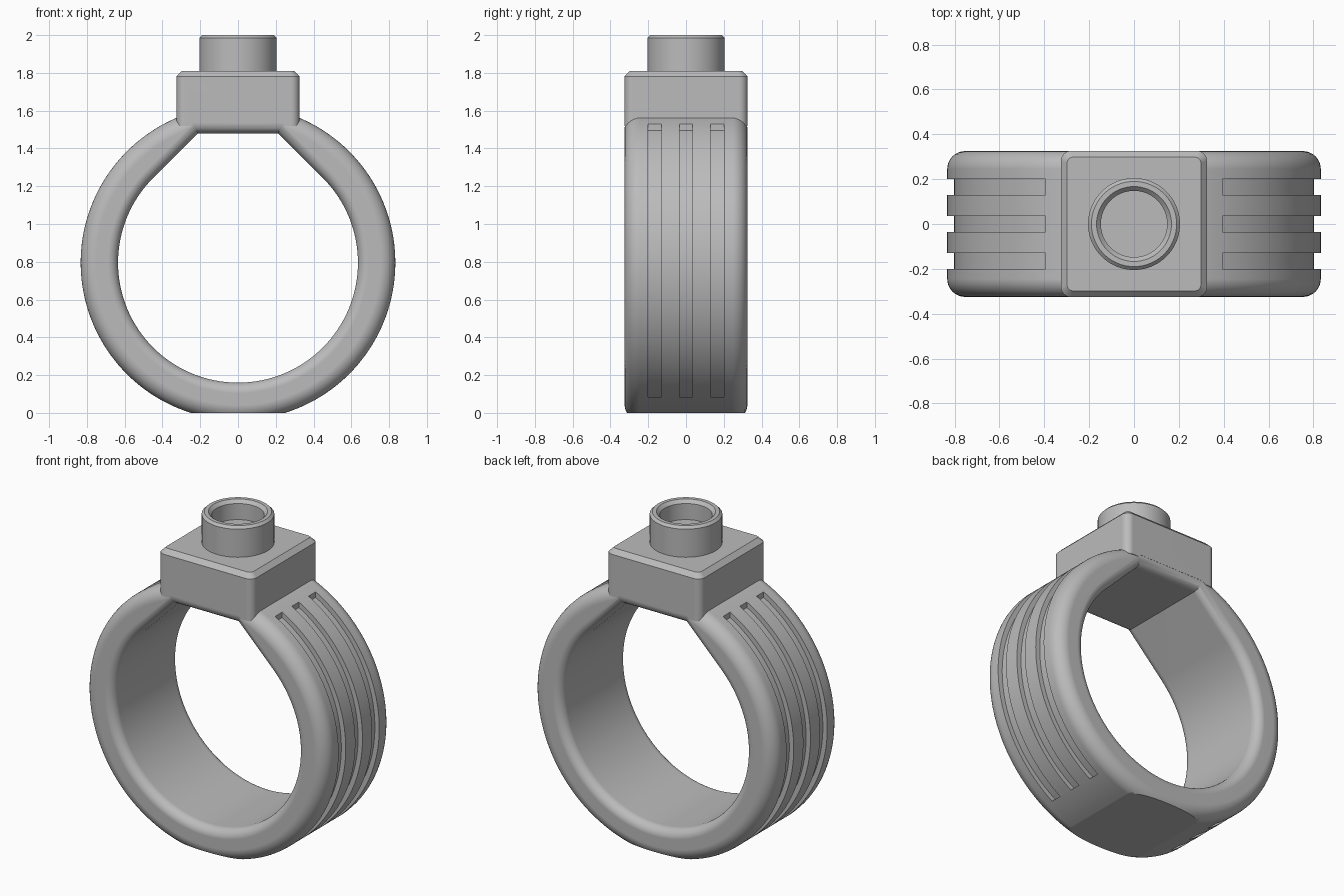
import bpy, bmesh, math
from math import sin, cos, pi

if "Cube" in bpy.data.objects:
    bpy.data.objects.remove(bpy.data.objects["Cube"], do_unlink=True)

CZ = 0.795          # height of the band's centre
OUTER, INNER = 0.833, 0.635
HALF = 0.325        # half width of the band
HOLE_TOP = 0.685    # flat top of the hole above the centre

grey = bpy.data.materials.new("plain_grey")
grey.use_nodes = True
grey.diffuse_color = (0.5, 0.5, 0.5, 1)
grey.node_tree.nodes["Principled BSDF"].inputs["Base Color"].default_value = (0.5, 0.5, 0.5, 1)


def loft(name, sections, cap=True):
    """Skin a list of equal-length closed outlines into a solid."""
    bm = bmesh.new()
    rings = [[bm.verts.new(p) for p in s] for s in sections]
    n = len(rings[0])
    pairs = list(zip(rings, rings[1:]))
    if not cap:
        pairs.append((rings[-1], rings[0]))
    for a, b in pairs:
        for i in range(n):
            j = (i + 1) % n
            bm.faces.new((a[i], a[j], b[j], b[i]))
    if cap:
        bm.faces.new(rings[0])
        bm.faces.new(rings[-1])
    bmesh.ops.recalc_face_normals(bm, faces=bm.faces)
    mesh = bpy.data.meshes.new(name)
    bm.to_mesh(mesh)
    bm.free()
    mesh.materials.append(grey)
    obj = bpy.data.objects.new(name, mesh)
    bpy.context.collection.objects.link(obj)
    return obj


def circle(r, n):
    return [(r * cos(2 * pi * i / n), r * sin(2 * pi * i / n)) for i in range(n)]


def teardrop(grow):
    """Round hole with 45 degree shoulders and a flat top."""
    r, top = INNER + grow, HOLE_TOP + grow
    arc = [pi * 0.75 + 1.5 * pi * i / 96 for i in range(97)]
    x = r * math.sqrt(2) - top
    return [(r * cos(a), r * sin(a)) for a in arc] + [(x, top), (-x, top)]


def upright(outline, y):
    return [(x, y, z + CZ) for x, z in outline]


def rounded_square(half, radius, z):
    pts = []
    for k, (sx, sy) in enumerate(((1, 1), (-1, 1), (-1, -1), (1, -1))):
        for i in range(7):
            a = pi / 2 * (k + i / 6)
            pts.append((sx * (half - radius) + radius * cos(a),
                        sy * (half - radius) + radius * sin(a), z))
    return pts


def cut(obj, cutter):
    mod = obj.modifiers.new("cut", 'BOOLEAN')
    mod.operation, mod.solver, mod.object = 'DIFFERENCE', 'EXACT', cutter
    bpy.context.view_layer.objects.active = obj
    bpy.ops.object.modifier_apply(modifier=mod.name)


def finish(obj, angle=28):
    bpy.ops.object.select_all(action='DESELECT')
    obj.select_set(True)
    bpy.context.view_layer.objects.active = obj
    bpy.ops.object.shade_smooth_by_angle(angle=math.radians(angle))
    obj.modifiers.new("even_normals", 'WEIGHTED_NORMAL').keep_sharp = True


# Band: a disc with rounded outer rims
R = 0.08
quarter = [pi / 2 * i / 8 for i in range(9)]
half_rim = [(HALF - R + R * cos(a), OUTER - R + R * sin(a)) for a in quarter]
rim = [(-y, r) for y, r in half_rim] + half_rim[::-1]
band = loft("ring_band", [upright(circle(r, 160), y) for y, r in rim])

# Finger hole cutter, flaring at both mouths
F = 0.055
half_flare = [(HALF - F + F * sin(a), F - F * cos(a)) for a in quarter] + [(HALF + 0.05, F)]
flare = [(-y, g) for y, g in half_flare[::-1]] + half_flare
hole = loft("hole_cutter", [upright(teardrop(g), y) for y, g in flare])

# Flat underside cutter
base = loft("base_cutter", [rounded_square(0.7, 0.1, z) for z in (-0.3, 0)])

# Three grooves down each flank
FLOOR = 0.803
a0, a1 = math.acos(0.395 / FLOOR), math.asin(-0.71 / FLOOR)
groove_line = [(FLOOR * cos(a0 + (a1 - a0) * i / 60), FLOOR * sin(a0 + (a1 - a0) * i / 60))
               for i in range(61)] + [(1, -0.71), (1, 1), (0.395, 1)]
cutters = [hole, base]
for side in (-1, 1):
    outline = [(side * x, z) for x, z in groove_line]
    for mid in (-0.165, 0, 0.165):
        cutters.append(loft("groove_cutter", [upright(outline, mid + d) for d in (-0.035, 0.035)]))
for c in cutters:
    cut(band, c)
finish(band)

# Square block on top of the band
block = loft("setting_block", [rounded_square(h, r, z) for h, r, z in
             ((0.326, 0.045, 1.52), (0.326, 0.045, 1.782), (0.298, 0.025, 1.81))])
cut(block, hole)
finish(block)

# Hollow collar with chamfered rim
profile = [(0.205, 1.79), (0.205, 1.985), (0.19, 2.0), (0.167, 2.0), (0.148, 1.98), (0.148, 1.88)]
collar = loft("collar", [[(x, y, z) for x, y in circle(r, 64)] for r, z in profile])
finish(collar)

for c in cutters:
    bpy.data.objects.remove(c, do_unlink=True)
